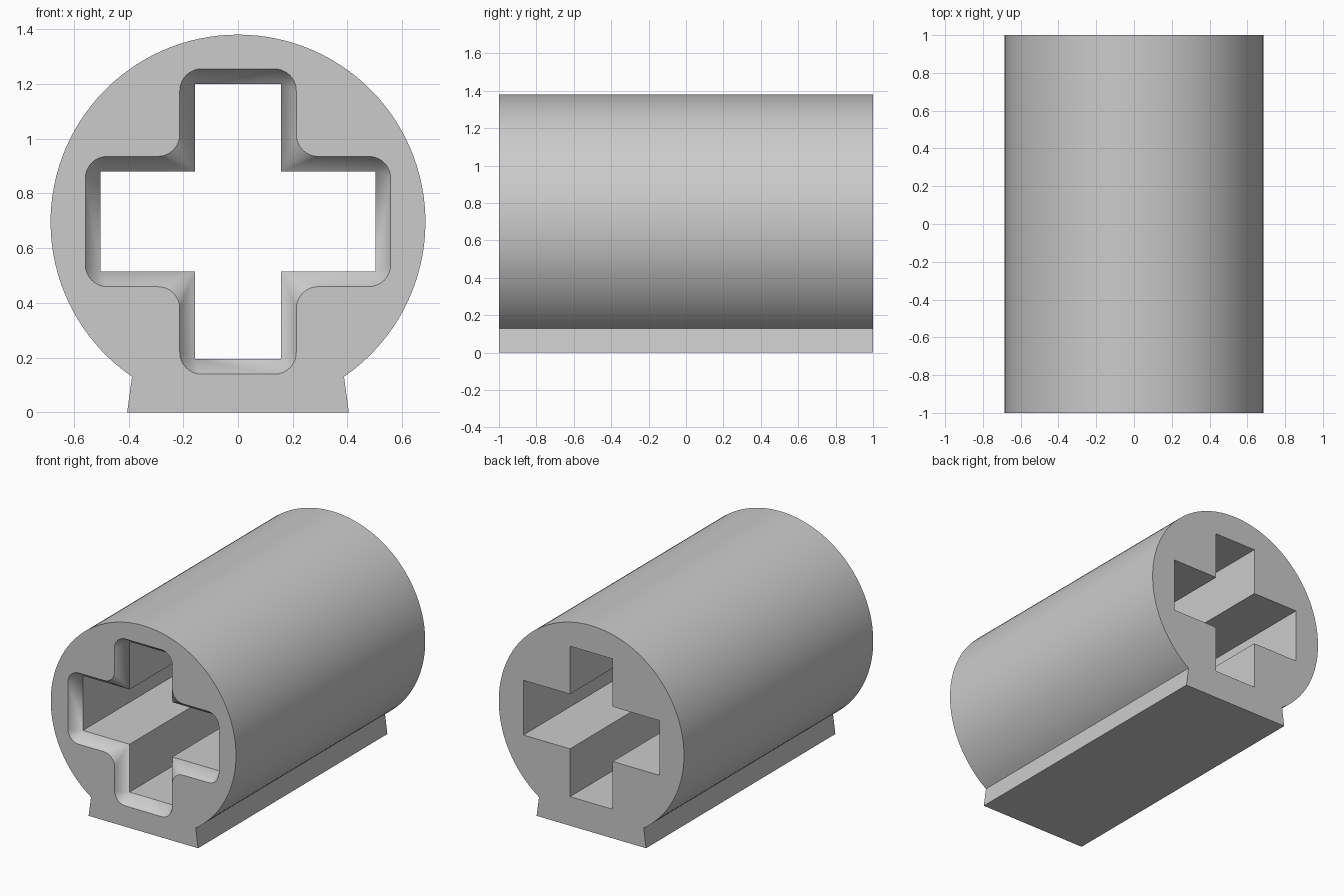
import bpy, bmesh
from math import sin, cos, asin, pi, radians
from mathutils import Vector

if "Cube" in bpy.data.objects:
    bpy.data.objects.remove(bpy.data.objects["Cube"])

RADIUS, CENTRE_Z = 0.685, 0.695
FOOT_Z, FOOT_HALF = 0.13, 0.405
FLARE, FLARE_DEPTH, FILLET, STEPS = 0.055, 0.08, 0.08, 8

grey = bpy.data.materials.new("plain grey")
grey.use_nodes = True
colour = (0.6, 0.6, 0.6, 1)
grey.diffuse_color = colour
grey.node_tree.nodes["Principled BSDF"].inputs["Base Color"].default_value = colour


def finish(bm, name):
    bmesh.ops.recalc_face_normals(bm, faces=bm.faces)
    mesh = bpy.data.meshes.new(name)
    bm.to_mesh(mesh)
    bm.free()
    mesh.materials.append(grey)
    obj = bpy.data.objects.new(name, mesh)
    bpy.context.collection.objects.link(obj)
    return obj


def ring(bm, points, y):
    return [bm.verts.new((p.x, y, p.y)) for p in points]


def bridge(bm, a, b):
    for i in range(len(a)):
        j = (i + 1) % len(a)
        bm.faces.new((a[i], a[j], b[j], b[i]))


def cross_corners(grow):
    """Twelve corners of the cross, counter-clockwise, offset outwards."""
    w, h = 0.158 + grow, 0.503 + grow      # half width of post, half span of bar
    t, p = 0.183 + grow, 0.503 + grow      # half height of bar, half height of post
    quarter = [(h, t), (w, t), (w, p)]
    pts = quarter + [(-x, z) for x, z in reversed(quarter)]
    pts += [(-x, -z) for x, z in pts]
    return [Vector((x, z + 0.697)) for x, z in pts]


def fillet(points, i):
    """Arc replacing one right-angled corner."""
    c = points[i]
    a = (points[i - 1] - c).normalized() * FILLET
    b = (points[(i + 1) % len(points)] - c).normalized() * FILLET
    angles = [k / STEPS * pi / 2 for k in range(STEPS + 1)]
    return [c + a * (1 - sin(t)) + b * (1 - cos(t)) for t in angles]


# Body: round barrel standing on a dovetail foot
start = asin((FOOT_Z - CENTRE_Z) / RADIUS)
sweep = pi - 2 * start
outline = [Vector((RADIUS * cos(start + sweep * k / 96),
                   CENTRE_Z + RADIUS * sin(start + sweep * k / 96))) for k in range(97)]
outline += [Vector((-FOOT_HALF, 0)), Vector((FOOT_HALF, 0))]
bm = bmesh.new()
front, back = ring(bm, outline, -1), ring(bm, outline, 1)
bridge(bm, front, back)
bm.faces.new(front)
bm.faces.new(back)
body = finish(bm, "cross_bored_barrel")

# Cutter: sharp cross bore opening into a rounded flare at the front
bm = bmesh.new()
inner, outer = cross_corners(0), cross_corners(FLARE)
arcs = [fillet(outer, i) for i in range(len(outer))]
flat = [p for arc in arcs for p in arc]
grow = 1 + 0.0
lead = ring(bm, flat, -1.1)
mouth = ring(bm, flat, -1)
throat = ring(bm, inner, -1 + FLARE_DEPTH)
end = ring(bm, inner, 1.1)
bridge(bm, lead, mouth)
bridge(bm, throat, end)
n = STEPS + 1
for i, corner in enumerate(throat):
    for k in range(STEPS):
        bm.faces.new((mouth[i * n + k], mouth[i * n + k + 1], corner))
    j = (i + 1) % len(throat)
    bm.faces.new((mouth[i * n + STEPS], mouth[j * n], throat[j], corner))
bm.faces.new(lead)
bm.faces.new(end)
cutter = finish(bm, "bore_cutter")
cutter.hide_render = True

# Cut the bore, then discard the cutter
cut = body.modifiers.new("bore", "BOOLEAN")
cut.operation, cut.solver, cut.object = "DIFFERENCE", "EXACT", cutter
bpy.ops.object.select_all(action="DESELECT")
bpy.context.view_layer.objects.active = body
body.select_set(True)
bpy.ops.object.modifier_apply(modifier=cut.name)
bpy.data.objects.remove(cutter)
bpy.ops.object.shade_smooth_by_angle(angle=radians(25))
